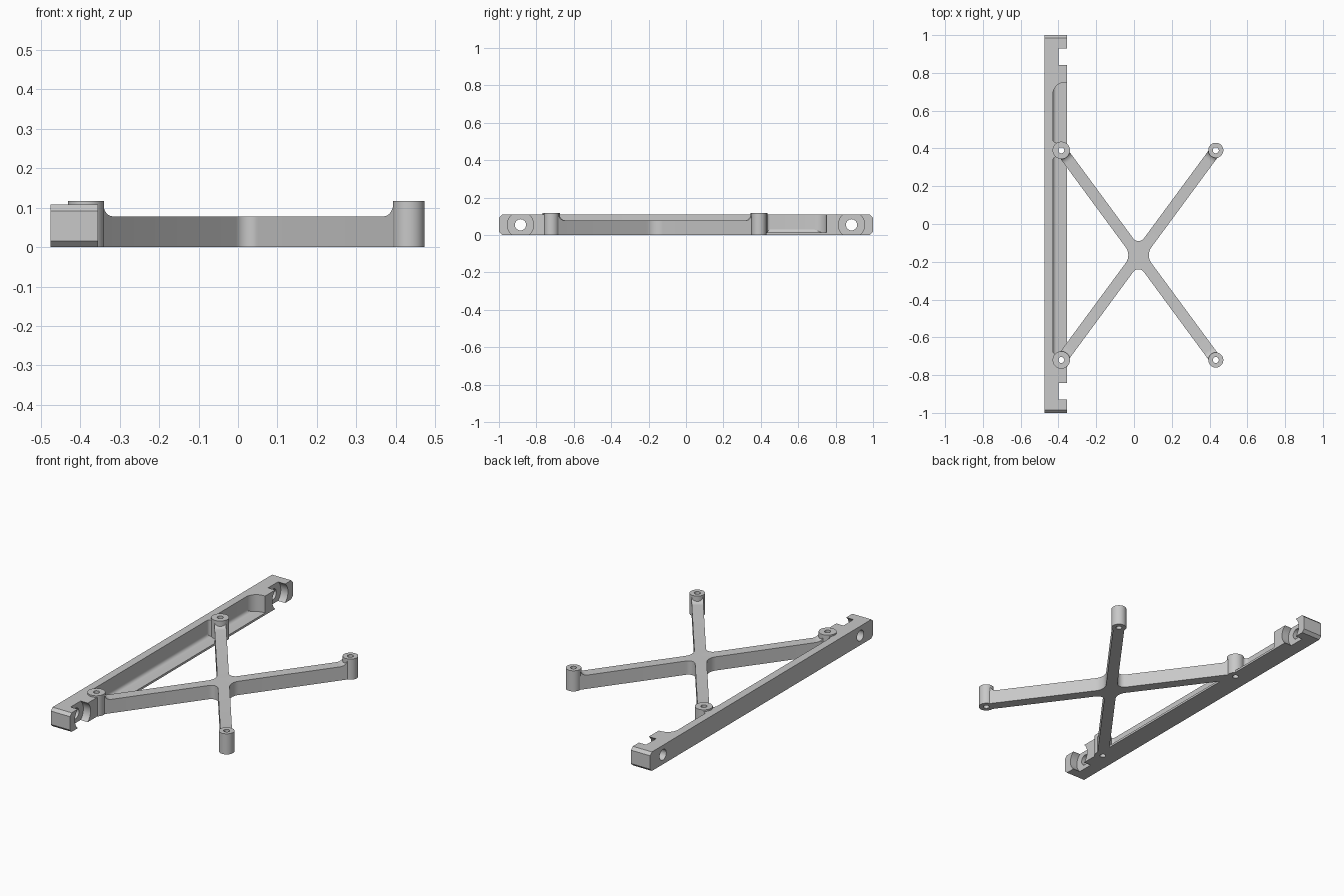
import bpy, bmesh, math
from mathutils import Vector, Matrix

cube = bpy.data.objects.get("Cube")
if cube:
    bpy.data.objects.remove(cube, do_unlink=True)

SHADE = (0.58, 0.58, 0.58, 1)
grey = bpy.data.materials.new("plain grey")
grey.use_nodes = True
grey.diffuse_color = SHADE
grey.node_tree.nodes["Principled BSDF"].inputs["Base Color"].default_value = SHADE

# Main dimensions
BAR_IN, BAR_OUT, BAR_TOP = -0.355, -0.475, 0.108
POCKET_X, FLOOR = -0.43, 0.012
ARM_TOP, BOSS_TOP, HALF = 0.078, 0.117, 0.03
LEFT_X, RIGHT_X, BACK_Y, FRONT_Y = -0.385, 0.433, 0.39, -0.72
HUB = Vector(((LEFT_X + RIGHT_X) / 2, (BACK_Y + FRONT_Y) / 2))
BOSSES = [(x, y) for x in (LEFT_X, RIGHT_X) for y in (BACK_Y, FRONT_Y)]

# Frames that lay an outline on world y,z (depth x) and x,z (depth y)
ALONG_X = Matrix(((0, 0, 1, 0), (1, 0, 0, 0), (0, 1, 0, 0), (0, 0, 0, 1)))
ALONG_Y = Matrix(((1, 0, 0, 0), (0, 0, 1, 0), (0, 1, 0, 0), (0, 0, 0, 1)))


def rounded(corners, steps=8):
    """Outline from (x, y, radius) corners, each rounded by a tangent arc."""
    out = []
    for i, (x, y, r) in enumerate(corners):
        p = Vector((x, y))
        if r == 0:
            out.append(p)
            continue
        a = (Vector(corners[i - 1][:2]) - p).normalized()
        b = (Vector(corners[(i + 1) % len(corners)][:2]) - p).normalized()
        half = a.angle(b) / 2
        centre = p + (a + b).normalized() * r / math.sin(half)
        start = p + a * r / math.tan(half) - centre
        end = p + b * r / math.tan(half) - centre
        sweep = start.angle_signed(end)
        for k in range(steps + 1):
            out.append(centre + Matrix.Rotation(-sweep * k / steps, 2) @ start)
    return out


def prism(name, outline, low, high, frame=Matrix()):
    """Closed solid: an outline extruded from low to high, placed by a frame."""
    bm = bmesh.new()
    lower = [bm.verts.new(frame @ Vector((p[0], p[1], low))) for p in outline]
    upper = [bm.verts.new(frame @ Vector((p[0], p[1], high))) for p in outline]
    bm.faces.new(lower[::-1])
    bm.faces.new(upper)
    for i in range(len(outline)):
        bm.faces.new((lower[i - 1], lower[i], upper[i], upper[i - 1]))
    if bm.calc_volume(signed=True) < 0:
        bmesh.ops.reverse_faces(bm, faces=bm.faces)
    mesh = bpy.data.meshes.new(name)
    bm.to_mesh(mesh)
    bm.free()
    mesh.materials.append(grey)
    ob = bpy.data.objects.new(name, mesh)
    bpy.context.collection.objects.link(ob)
    return ob


def cylinder(name, radius, low, high, frame, sides=40):
    ring = [(radius * math.cos(math.tau * k / sides), radius * math.sin(math.tau * k / sides))
            for k in range(sides)]
    return prism(name, ring, low, high, frame)


def combine(ob, others, operation):
    """Apply boolean steps and discard the helper solids."""
    for other in others:
        other.hide_render = True
        mod = ob.modifiers.new(operation.lower(), 'BOOLEAN')
        mod.operation, mod.object, mod.solver = operation, other, 'EXACT'
    graph = bpy.context.evaluated_depsgraph_get()
    graph.update()
    mesh = bpy.data.meshes.new_from_object(ob.evaluated_get(graph))
    ob.modifiers.clear()
    ob.data = mesh
    for other in others:
        bpy.data.objects.remove(other, do_unlink=True)


def at(x, y):
    return Matrix.Translation((x, y, 0))


# Long mounting bar, its inner side opened by two pockets around the back boss
bar_outline = rounded([
    (BAR_IN, -0.97, 0), (BAR_IN, -0.745, 0), (-0.405, -0.745, 0), (-0.405, -0.69, 0),
    (POCKET_X, -0.69, 0.02), (POCKET_X, 0.355, 0.02), (-0.405, 0.355, 0),
    (-0.405, 0.43, 0), (POCKET_X, 0.43, 0.02), (POCKET_X, 0.75, 0.065),
    (BAR_IN, 0.75, 0), (BAR_IN, 0.97, 0), (BAR_OUT, 0.97, 0), (BAR_OUT, -0.97, 0)])
mounting_bar = prism("mounting_bar", bar_outline, 0, BAR_TOP)

# Bolt holes with wide counterbores near both bar ends
cutters = []
for side in (-1, 1):
    place = Matrix.Translation((0, side * 0.885, BAR_TOP / 2)) @ ALONG_X
    cutters.append(cylinder("bolt_cutter", 0.03, -0.6, -0.2, place))
    cutters.append(cylinder("counterbore_cutter", 0.07, -0.4, -0.2, place, 64))
combine(mounting_bar, cutters, 'DIFFERENCE')
smooth = [mounting_bar]

# Chamfered caps that finish the bar ends
c = 0.016
for name, s in (("front_bar_cap", -1), ("back_bar_cap", 1)):
    prism(name, [(s * 0.965, 0), (s * (1 - c), 0), (s, c), (s, BAR_TOP - c),
                 (s * (1 - c), BAR_TOP), (s * 0.965, BAR_TOP)], BAR_OUT, BAR_IN, ALONG_X)

# Thin pocket floors with a cove along the back wall
cove = 0.02
floor_profile = [(POCKET_X - 0.01, 0), (BAR_IN, 0), (BAR_IN, FLOOR)]
for k in range(7):
    t = math.pi / 2 * k / 6
    floor_profile.append((POCKET_X + cove * (1 - math.sin(t)), FLOOR + cove * (1 - math.cos(t))))
floor_profile.append((POCKET_X - 0.01, FLOOR + cove))
for name, y0, y1 in (("long_pocket_floor", -0.7, 0.37), ("short_pocket_floor", 0.41, 0.76)):
    smooth.append(prism(name, floor_profile, y0, y1, ALONG_Y))

# X brace outline: four arm ends and four filleted crotches
reach = Vector((RIGHT_X, BACK_Y)) - HUB
d = reach.normalized()
outline = []
for sx, sy in ((1, 1), (-1, 1), (-1, -1), (1, -1)):
    along = Vector((reach.x * sx, reach.y * sy))
    across = Vector((-along.y, along.x)).normalized() * HALF
    outline += [(*(HUB + along - across), 0), (*(HUB + along + across), 0)]
    if sx == sy:
        outline.append((HUB.x, HUB.y + sy * HALF / d.x, 0.035))
    else:
        outline.append((HUB.x + sx * HALF / d.y, HUB.y, 0.07))
cross_brace = prism("cross_brace", rounded(outline), 0, ARM_TOP)

# Screw bosses, each with a curved ramp rising from the arm
parts = []
for x, y in BOSSES:
    radius = 0.046 if x < 0 else 0.04
    parts.append(cylinder("boss", radius, 0, BOSS_TOP, at(x, y)))
    start, run, rise = radius - 0.015, 0.04, BOSS_TOP - 0.001 - ARM_TOP
    ramp = [(0, 0.04), (start + run, 0.04)]
    for k in range(9):
        t = math.pi / 2 * k / 8
        ramp.append((start + run * (1 - math.sin(t)), ARM_TOP + rise * (1 - math.cos(t))))
    ramp.append((0, ARM_TOP + rise))
    inward = (HUB - Vector((x, y))).normalized()
    frame = Matrix(((inward.x, 0, inward.y, x), (inward.y, 0, -inward.x, y),
                    (0, 1, 0, 0), (0, 0, 0, 1)))
    parts.append(prism("ramp", ramp, 0.0002 - HALF, HALF - 0.0002, frame))
combine(cross_brace, parts, 'UNION')
holes = [cylinder("hole_cutter", 0.016, -0.1, 0.2, at(x, y), 24) for x, y in BOSSES]
combine(cross_brace, holes, 'DIFFERENCE')
smooth.append(cross_brace)

# Smooth the curved walls, keep edges sharp
for ob in smooth:
    bpy.ops.object.select_all(action='DESELECT')
    ob.select_set(True)
    bpy.context.view_layer.objects.active = ob
    bpy.ops.object.shade_smooth_by_angle(angle=math.radians(30))
